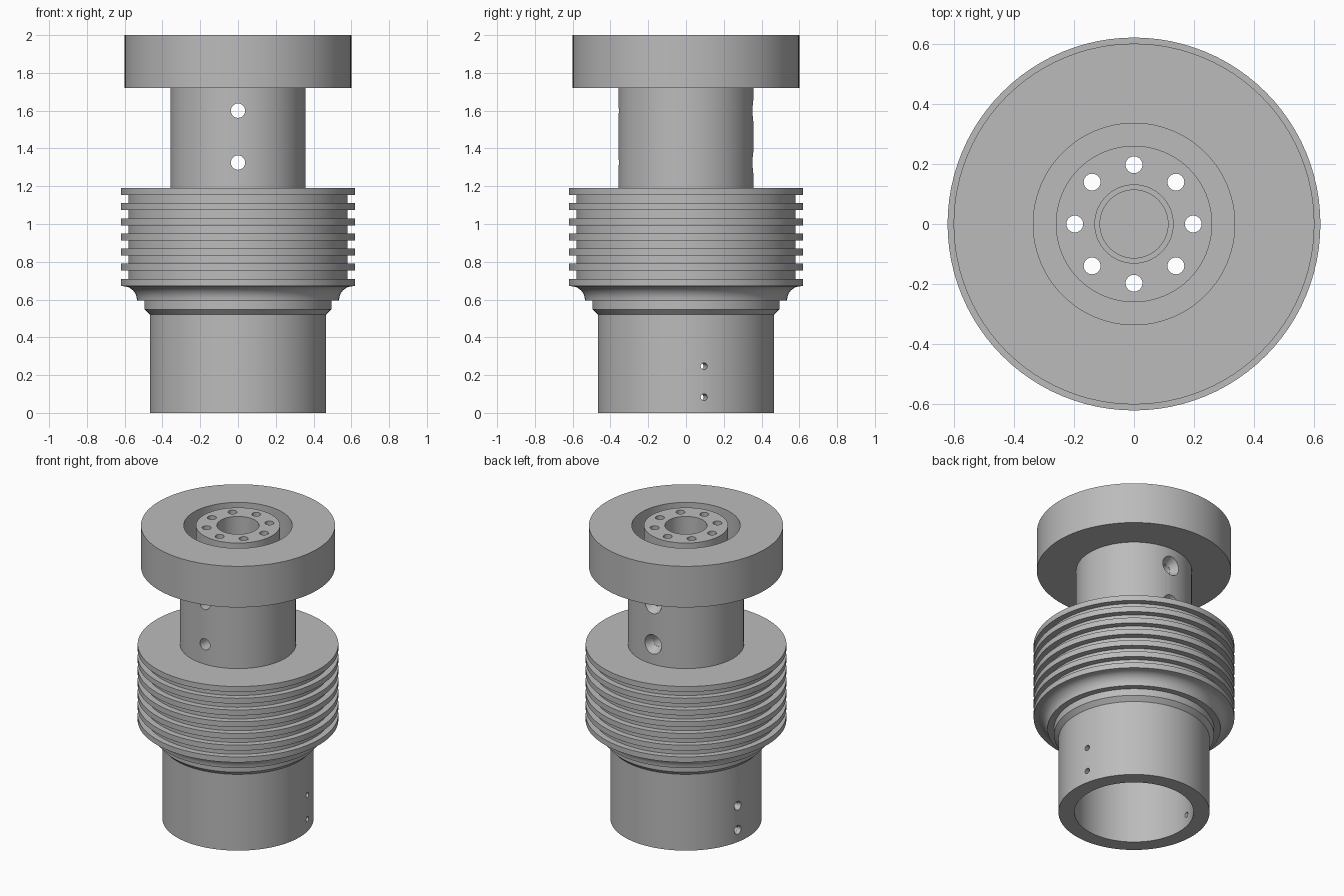
import bpy, bmesh, math
from mathutils import Vector, Matrix

cube = bpy.data.objects.get("Cube")
if cube:
    bpy.data.objects.remove(cube, do_unlink=True)

# Single machined-metal colour
grey = bpy.data.materials.new("machined_grey")
colour = (0.5, 0.5, 0.5, 1)
grey.diffuse_color = colour
grey.use_nodes = True
grey.node_tree.nodes["Principled BSDF"].inputs["Base Color"].default_value = colour


def add_object(name, bm):
    bmesh.ops.recalc_face_normals(bm, faces=bm.faces[:])
    mesh = bpy.data.meshes.new(name)
    bm.to_mesh(mesh)
    bm.free()
    mesh.materials.append(grey)
    obj = bpy.data.objects.new(name, mesh)
    bpy.context.collection.objects.link(obj)
    return obj


def lathe(name, profile, steps=96):
    bm = bmesh.new()
    verts = [bm.verts.new((r, 0, z)) for r, z in profile]
    edges = [bm.edges.new(pair) for pair in zip(verts, verts[1:])]
    bmesh.ops.spin(bm, geom=verts + edges, cent=(0, 0, 0), axis=(0, 0, 1),
                   angle=2 * math.pi, steps=steps, use_duplicate=False)
    bmesh.ops.remove_doubles(bm, verts=bm.verts[:], dist=0.0002)
    return add_object(name, bm)


def drill(body, start, end, r_start, r_end=None):
    """Cut a straight or tapered round hole between two points."""
    start, end = Vector(start), Vector(end)
    axis = end - start
    place = (Matrix.Translation((start + end) / 2)
             @ axis.to_track_quat('Z', 'Y').to_matrix().to_4x4())
    bm = bmesh.new()
    bmesh.ops.create_cone(bm, cap_ends=True, segments=32, radius1=r_start,
                          radius2=r_end or r_start, depth=axis.length, matrix=place)
    cutter = add_object("hole_cutter", bm)
    cutter.hide_render = True
    mod = body.modifiers.new("hole", 'BOOLEAN')
    mod.operation, mod.solver, mod.object = 'DIFFERENCE', 'EXACT', cutter
    graph = bpy.context.evaluated_depsgraph_get()
    result = bpy.data.meshes.new_from_object(body.evaluated_get(graph))
    body.modifiers.clear()
    body.data = result
    bpy.data.objects.remove(cutter, do_unlink=True)


# Blind centre bore, hub, ring groove, flange and neck
profile = [(0, 0.75), (0.113, 0.75), (0.113, 1.8), (0.13, 1.8), (0.13, 2),
           (0.26, 2), (0.26, 1.8), (0.335, 1.8), (0.335, 2),
           (0.6, 2), (0.6, 1.72), (0.358, 1.72), (0.358, 1.19)]

# Stack of cooling fins
fins, pitch, fin_r, root_r = 7, 0.08, 0.62, 0.58
for i in range(fins):
    top = 1.19 - i * pitch
    bottom = top - 0.037
    profile += [(fin_r, top), (fin_r, bottom)]
    if i < fins - 1:
        profile += [(root_r, bottom), (root_r, top - pitch)]

# Concave cove below the fins
for i in range(9):
    a = math.radians(90 * i / 8)
    profile.append((0.605 - 0.07 * math.sin(a), 0.595 + 0.075 * math.cos(a)))

# Collar, chamfer, base sleeve and open cavity
profile += [(0.495, 0.595), (0.495, 0.548), (0.467, 0.52), (0.467, 0),
            (0.368, 0), (0.368, 0.55), (0, 0.55)]
body = lathe("finned_cylinder_body", profile)

# Ring of long holes from the hub to the cavity
for i in range(8):
    a = i * math.pi / 4
    x, y = 0.197 * math.cos(a), 0.197 * math.sin(a)
    drill(body, (x, y, 0.45), (x, y, 2.1), 0.028)

# Cross holes through the neck, flared at the back
for z in (1.6, 1.325):
    drill(body, (0, -0.5, z), (0, 0.5, z), 0.038)
    drill(body, (0, 0.3, z), (0, 0.4, z), 0.0385, 0.085)

# Paired screw holes in the base sleeve, countersunk on the right
for z in (0.247, 0.083):
    for side in (1, -1):
        d = Vector((side * 0.979, 0.204, 0))
        lift = Vector((0, 0, z))
        drill(body, d * 0.3 + lift, d * 0.55 + lift, 0.018)
        if side < 0:
            drill(body, d * 0.445 + lift, d * 0.49 + lift, 0.0183, 0.042)

# Smooth the round walls, keep machined edges crisp
bpy.ops.object.select_all(action='DESELECT')
body.select_set(True)
bpy.context.view_layer.objects.active = body
bpy.ops.object.shade_smooth_by_angle(angle=math.radians(25))
